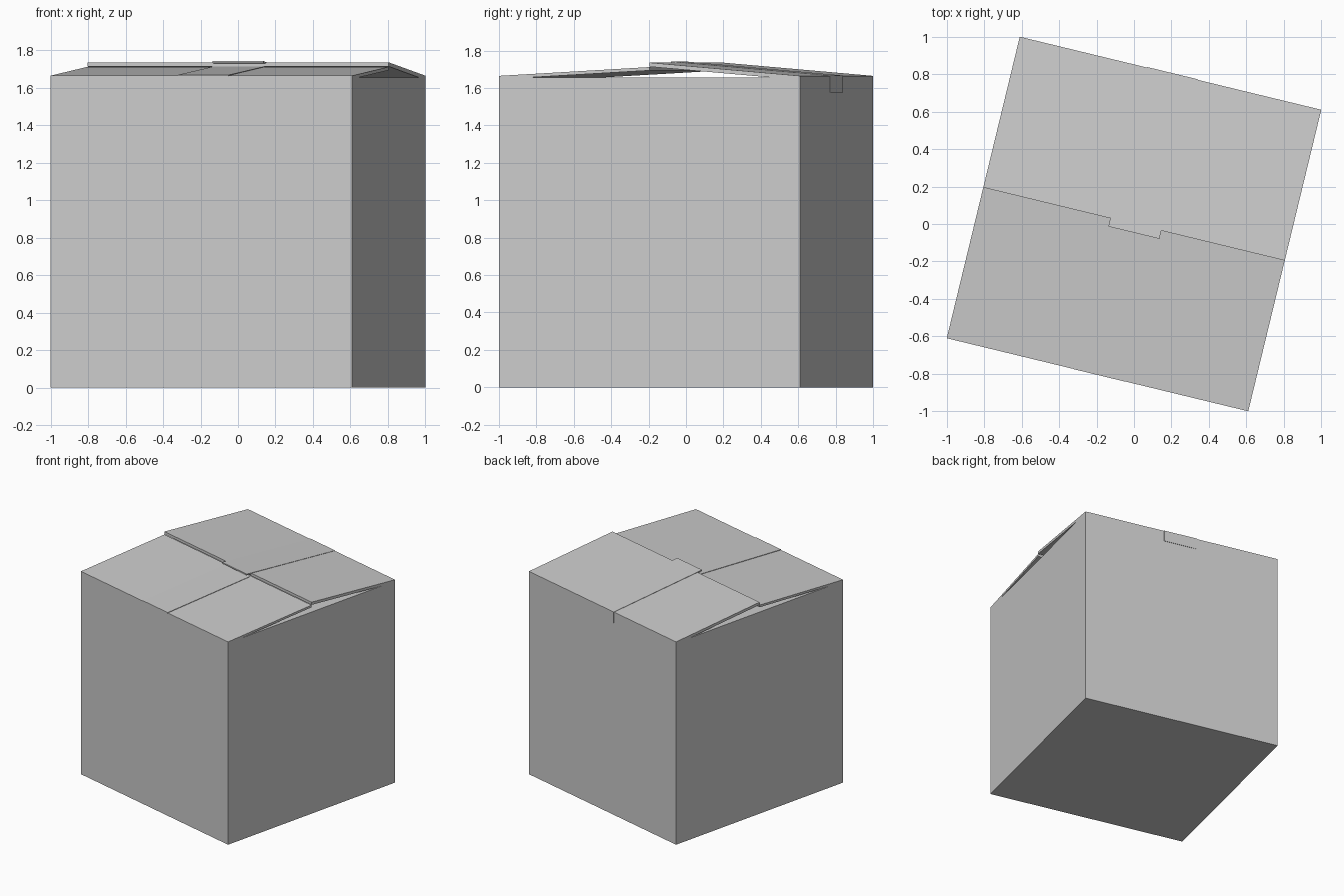
import bpy, bmesh, math
from mathutils import Matrix

if "Cube" in bpy.data.objects:
    bpy.data.objects.remove(bpy.data.objects["Cube"])

H = 0.828          # half width of the carton
TOP = 1.655        # wall height
T = 0.018          # board thickness
TURN = Matrix.Rotation(math.atan2(-0.39, 1.61), 4, 'Z')


def extrude(name, profile, u0, u1, spin=0.0):
    """Extrude a (v, z) profile along the box width, then turn it into place."""
    bm = bmesh.new()
    ends = [[bm.verts.new((u, v, z)) for v, z in profile] for u in (u0, u1)]
    n = len(profile)
    bm.faces.new(ends[0])
    bm.faces.new(ends[1][::-1])
    for i in range(n):
        j = (i + 1) % n
        bm.faces.new((ends[0][i], ends[1][i], ends[1][j], ends[0][j]))
    bmesh.ops.recalc_face_normals(bm, faces=bm.faces[:])
    bm.transform(TURN @ Matrix.Rotation(spin, 4, 'Z'))
    me = bpy.data.meshes.new(name)
    bm.to_mesh(me)
    bm.free()
    ob = bpy.data.objects.new(name, me)
    bpy.context.collection.objects.link(ob)
    return ob


def ribbon(points, t):
    """Closed strip profile: the path plus a copy lowered by t."""
    return points + [(v, z - t) for v, z in reversed(points)]


# carton body: floor and walls as one U profile, plus two side walls
extrude("front_back_walls_and_floor",
        [(-H, 0), (H, 0), (H, TOP), (H - T, TOP), (H - T, T),
         (-H + T, T), (-H + T, TOP), (-H, TOP)], -H, H)
for name, spin in (("right_wall", math.pi / 2), ("left_wall", -math.pi / 2)):
    extrude(name, [(-H, 0), (-H + T, 0), (-H + T, TOP), (-H, TOP)], -H, H, spin)

# inner side flaps, lying flat under the lids
for name, spin in (("right_inner_flap", math.pi / 2), ("left_inner_flap", -math.pi / 2)):
    extrude(name, ribbon([(-H + T, TOP), (-0.02, TOP)], T), -H + 0.03, H - 0.03, spin)

# outer lid flaps, the back one overlapping the front one
extrude("front_lid_flap", ribbon([(-H, 1.665), (0.0, 1.712)], T), -H, H)
extrude("back_lid_flap", ribbon([(H, 1.665), (0.0, 1.736)], 0.022), -H, H)

# packing tape: front strip, back strip with a raised lip, hanging tail
A, B = -0.13, 0.15
extrude("front_tape", ribbon([(-H - 0.001, 1.669), (-0.02, 1.714)], 0.006), A, B)
extrude("back_tape", ribbon([(H + 0.003, 1.667), (0.0, 1.739), (-0.045, 1.743)], 0.01), A, B)
extrude("tape_tail", [(H, 1.575), (H + 0.003, 1.575), (H + 0.003, 1.667), (H, 1.667)], A, B)
